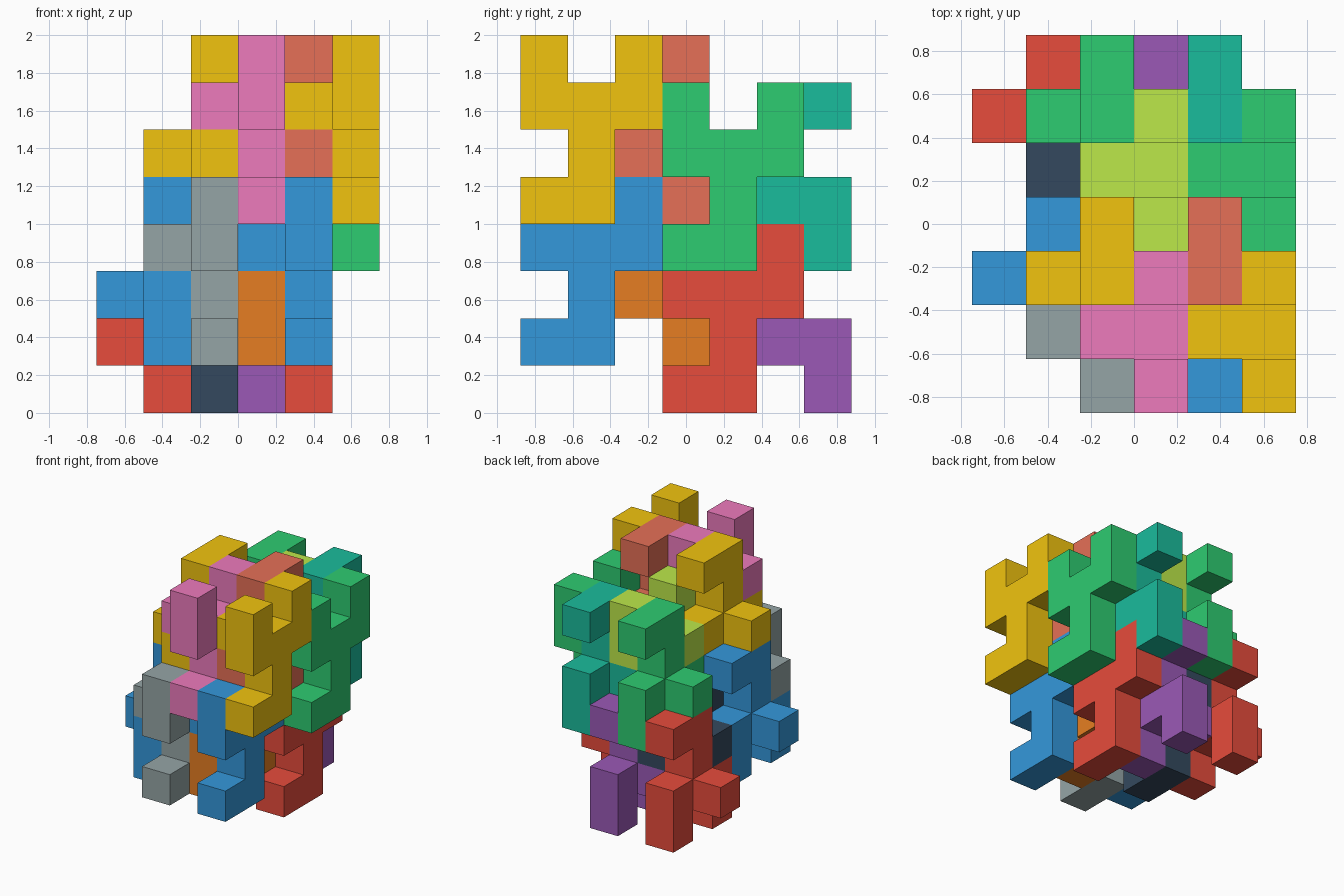
import bpy, bmesh, math
from mathutils import Vector

if "Cube" in bpy.data.objects:
    bpy.data.objects.remove(bpy.data.objects["Cube"])

U = 0.25                                  # edge of one unit cube
ORIGIN = Vector((-0.75, -0.875, 0.0))     # corner of the cube grid

# Hooked fork: a flat piece in the y-z plane with one peg sticking out to -x
FORK = [(0, 0, 6), (0, 1, 6), (0, 2, 6), (0, 0, 7), (0, 2, 7),
        (0, 1, 5), (0, 1, 4), (0, 0, 4), (-1, 1, 6)]
# Its partner is the same piece turned half round about x
PARTNER = [(x, 3 - y, 11 - z) for x, y, z in FORK]

# Steps between repeated pieces
ACROSS, DOWN, BACK = Vector((-2, 0, 0)), Vector((-1, 0, -3)), Vector((0, 3, -1))

COLOURS = {
    "yellow": (0.945, 0.769, 0.059), "green": (0.180, 0.800, 0.443),
    "blue": (0.204, 0.596, 0.859), "red": (0.906, 0.298, 0.235),
    "pink": (0.930, 0.480, 0.740), "lime": (0.740, 0.910, 0.290),
    "grey": (0.584, 0.647, 0.651), "dark": (0.204, 0.286, 0.369),
    "coral": (0.900, 0.440, 0.340), "teal": (0.102, 0.737, 0.612),
    "orange": (0.902, 0.494, 0.133), "purple": (0.608, 0.349, 0.714),
}


def linear(c):
    return c / 12.92 if c < 0.04045 else ((c + 0.055) / 1.055) ** 2.4


def material(name):
    mat = bpy.data.materials.get(name) or bpy.data.materials.new(name)
    mat.diffuse_color = (*[linear(c) for c in COLOURS[name]], 1)
    mat.use_nodes = True
    mat.node_tree.nodes["Principled BSDF"].inputs["Base Color"].default_value = mat.diffuse_color
    return mat


def piece(name, cells, shift, colour):
    """Weld unit cubes into one solid, leaving out the inner faces."""
    cells = {tuple(int(v) for v in Vector(c) + shift) for c in cells}
    bm = bmesh.new()
    for cell in cells:
        centre = Vector(cell) + Vector((0.5, 0.5, 0.5))
        for axis in range(3):
            for side in (-1, 1):
                n = Vector((0, 0, 0))
                n[axis] = side
                if tuple(int(v) for v in Vector(cell) + n) in cells:
                    continue
                u = Vector((n.y, n.z, n.x))
                v = n.cross(u)
                corners = [(-1, -1), (1, -1), (1, 1), (-1, 1)]
                bm.faces.new([bm.verts.new(
                    ORIGIN + U * (centre + (n + a * u + b * v) / 2)) for a, b in corners])
    bmesh.ops.remove_doubles(bm, verts=bm.verts, dist=1e-4)
    bmesh.ops.dissolve_limit(bm, angle_limit=math.radians(1),
                             verts=bm.verts, edges=bm.edges)
    bmesh.ops.recalc_face_normals(bm, faces=bm.faces)
    mesh = bpy.data.meshes.new(name)
    bm.to_mesh(mesh)
    bm.free()
    mesh.materials.append(material(colour))
    bpy.context.collection.objects.link(bpy.data.objects.new(name, mesh))


# Colours in order: front upper, back upper, front lower, back lower
ROWS = [
    ("right_fork", FORK, Vector((5, 0, 0)), ("yellow", "green", "blue", "red")),
    ("right_partner", PARTNER, Vector((4, 0, 0)), ("coral", "teal", "orange", "purple")),
    ("left_fork", FORK, Vector((5, 0, 0)) + ACROSS, ("pink", "lime", "grey", "dark")),
    ("left_partner", PARTNER, Vector((4, 0, 0)) + ACROSS, ("yellow", "green", "blue", "red")),
]
for label, cells, start, colours in ROWS:
    for n, colour in enumerate(colours):
        level, depth = divmod(n, 2)
        place = ("front", "back")[depth] + "_" + ("upper", "lower")[level]
        piece(f"{label}_{place}", cells, start + level * DOWN + depth * BACK, colour)
